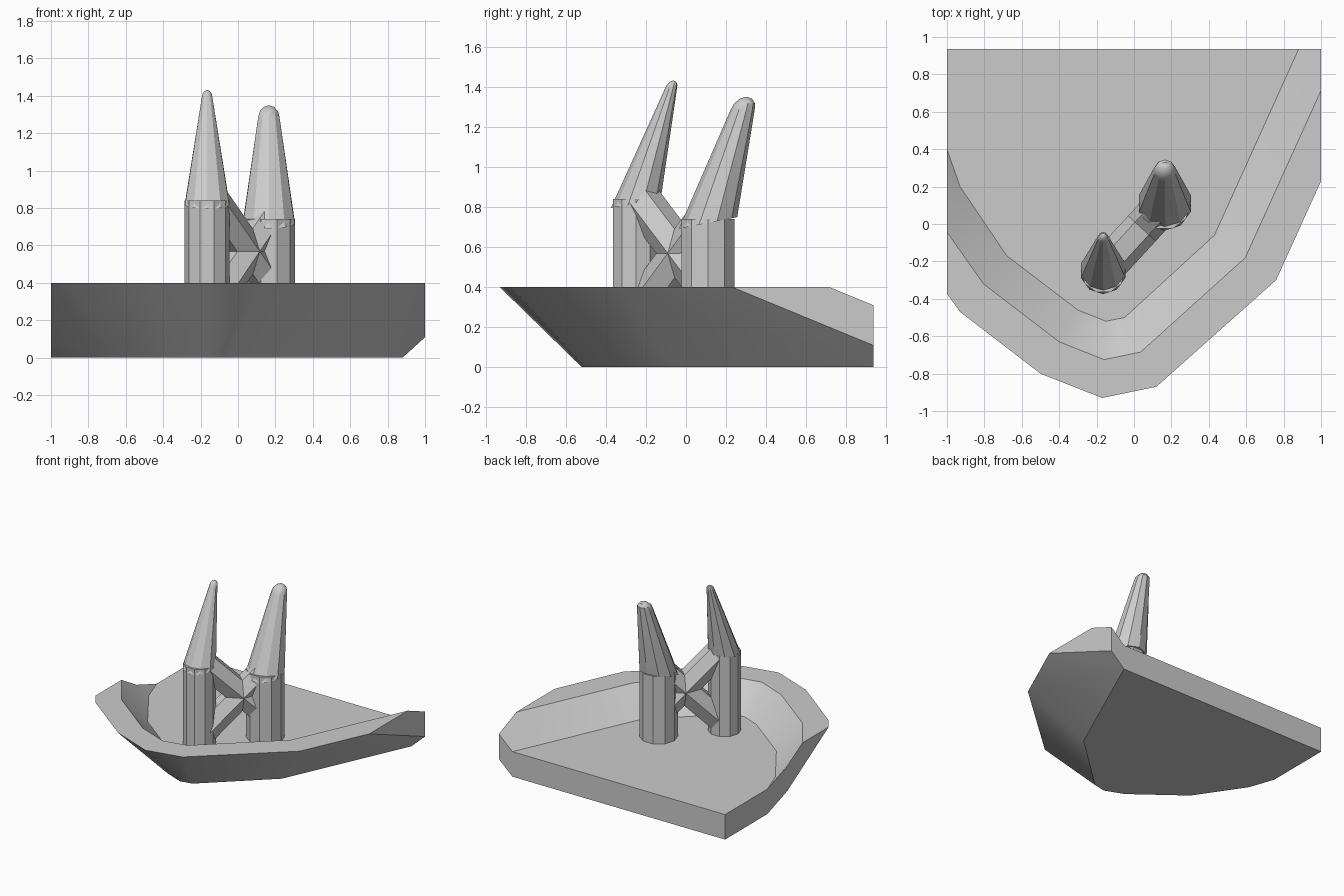
import bpy, bmesh
from math import sin, cos, pi, radians
from mathutils import Vector

if "Cube" in bpy.data.objects:
    bpy.data.objects.remove(bpy.data.objects["Cube"])

grey = bpy.data.materials.new("plain_grey")
grey.use_nodes = True
COLOUR = (0.6, 0.6, 0.6, 1)
grey.diffuse_color = COLOUR
grey.node_tree.nodes["Principled BSDF"].inputs["Base Color"].default_value = COLOUR


def finish(name, bm):
    """Turn a bmesh into a shaded object."""
    bmesh.ops.recalc_face_normals(bm, faces=bm.faces)
    mesh = bpy.data.meshes.new(name)
    bm.to_mesh(mesh)
    bm.free()
    mesh.materials.append(grey)
    obj = bpy.data.objects.new(name, mesh)
    bpy.context.collection.objects.link(obj)
    bpy.ops.object.select_all(action="DESELECT")
    obj.select_set(True)
    bpy.context.view_layer.objects.active = obj
    bpy.ops.object.shade_smooth_by_angle(angle=radians(30))
    return obj


def loft(name, rings):
    """Skin closed rings of points and cap both ends."""
    bm = bmesh.new()
    loops = [[bm.verts.new(p) for p in ring] for ring in rings]
    n = len(loops[0])
    for a, b in zip(loops, loops[1:]):
        for i in range(n):
            j = (i + 1) % n
            bm.faces.new((a[i], a[j], b[j], b[i]))
    bm.faces.new(loops[0])
    bm.faces.new(loops[-1])
    return finish(name, bm)


def circle(x, y, z, r, sides=10, turn=0.0, tilt=0.0):
    pts = []
    for k in range(sides):
        a = 2 * pi * (k + turn) / sides
        pts.append((x + r * cos(a), y + r * sin(a), z + tilt * r * sin(a)))
    return pts


# Hull: a flared rim around a sunken deck, run long and then trimmed
RIM, DECK = 0.4, 0.2
inner = [(-1.28, 1.2), (-.93, .2), (-.68, -.17), (-.3, -.46), (-.15, -.52),
         (-.05, -.5), (.43, -.06), (1.0, 1.2)]
outer = [(-1.7, 1.2), (-1.25, -.03), (-.93, -.47), (-.5, -.8), (-.17, -.93),
         (.12, -.87), (.76, -.3), (1.44, 1.2)]
bm = bmesh.new()
stations = []
for (bx, by), (ox, oy) in zip(inner, outer):
    section = [(bx, by, 0), (ox, oy, RIM),
               ((bx + ox) / 2, (by + oy) / 2, RIM), (bx, by, DECK)]
    stations.append([bm.verts.new(p) for p in section])
for a, b in zip(stations, stations[1:]):
    for i in range(3):
        bm.faces.new((a[i], a[i + 1], b[i + 1], b[i]))
first, last = stations[0], stations[-1]
bm.faces.new([s[0] for s in stations])
bm.faces.new([s[3] for s in stations])
bm.faces.new(first)
bm.faces.new(last)
bm.faces.new((first[0], last[0], last[3], first[3]))
for point, normal in (((1, 0, 0), (1, 0, 0)), ((-1, 0, 0), (-1, 0, 0)),
                      ((0, .935, 0), (0, 1, 0))):
    cut = bmesh.ops.bisect_plane(bm, geom=bm.verts[:] + bm.edges[:] + bm.faces[:],
                                 plane_co=point, plane_no=normal, clear_outer=True)
    edges = [e for e in cut["geom_cut"] if isinstance(e, bmesh.types.BMEdge)]
    bmesh.ops.holes_fill(bm, edges=edges, sides=0)
finish("hull", bm)


# Towers: straight columns with leaning, round-tipped spires
def tower(name, x, y, r, top, tip_y, tip_z, tip_r, dome):
    loft(name + "_column", [circle(x, y, DECK - .05, r), circle(x, y, top + .03, r)])
    rings = [circle(x, y, top + .01, r * 1.04, turn=.5, tilt=.2)]
    for deg in (0, 30, 60, 82):
        a = radians(deg)
        rings.append(circle(x, tip_y + .3 * dome * sin(a), tip_z + dome * sin(a),
                            tip_r * cos(a), turn=.5))
    loft(name + "_spire", rings)


tower("front_tower", -.165, -.25, .12, .81, -.075, 1.39, .03, .04)
tower("back_tower", .165, .11, .14, .71, .283, 1.285, .06, .063)

# Crossed six-sided braces between the columns
start, end = Vector((-.165, -.25, 0)), Vector((.165, .11, 0))
side = (end - start).cross(Vector((0, 0, 1))).normalized()


def brace(name, z0, z1, r=.1):
    p, q = start.lerp(end, .06), start.lerp(end, .96)
    p.z, q.z = z0, z1
    up = side.cross(q - p).normalized()
    loft(name, [[c + r * (cos(k * pi / 3) * side + sin(k * pi / 3) * up)
                 for k in range(6)] for c in (p, q)])


brace("falling_brace", .84, .41)
brace("rising_brace", .29, .73)
